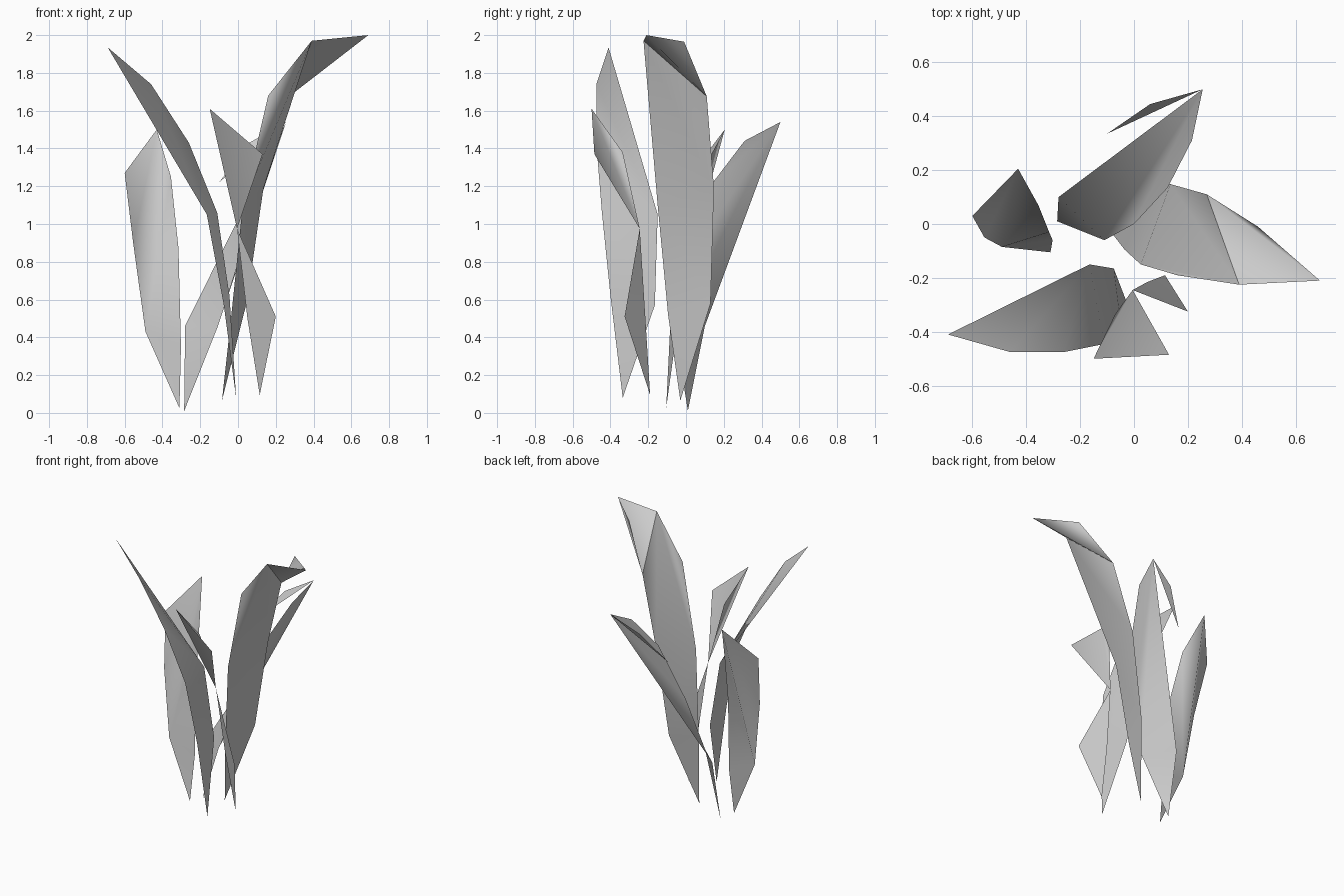
import bpy

if "Cube" in bpy.data.objects:
    bpy.data.objects.remove(bpy.data.objects["Cube"])


def blade(name, base, left, right, tip, order="", ear=None):
    """Leaf sheet: zip two edge curves from base to tip.
    'order' forces the first L/R steps; after that the lowest point goes first."""
    L, R = [base] + left + [tip], [base] + right + [tip]
    verts = [base] + left + right + [tip]
    top = len(verts) - 1
    li = [0] + list(range(1, len(left) + 1)) + [top]
    ri = [0] + list(range(len(left) + 1, top)) + [top]
    faces, i, j, step = [], 0, 0, 0
    while i < len(L) - 1 or j < len(R) - 1:
        if step < len(order):
            go_left = order[step] == "L"
        else:
            go_left = j == len(R) - 1 or (i < len(L) - 1 and L[i + 1][2] < R[j + 1][2])
        step += 1
        if go_left:
            tri = (li[i], ri[j], li[i + 1])
            i += 1
        else:
            tri = (li[i], ri[j], ri[j + 1])
            j += 1
        if len(set(tri)) == 3:
            faces.append(tri)
    # optional folded ear on the upper left edge
    if ear:
        verts.append(ear)
        faces.append((li[-2], top, top + 1))
    mesh = bpy.data.meshes.new(name)
    mesh.from_pydata(verts, [], faces)
    mesh.update()
    mesh.shade_smooth()
    obj = bpy.data.objects.new(name, mesh)
    bpy.context.collection.objects.link(obj)
    return obj


# tall leaf arching to the right, with its bent-over tip folded along a crease
crease_l, crease_r = (0.39, -0.225, 1.97), (0.27, 0.11, 1.675)
blade("right_leaf", (-0.085, -0.03, 0.065),
      [(-0.035, -0.095, 0.52), (0.025, -0.15, 1.10)],
      [(0.045, 0.13, 0.58), (0.135, 0.148, 1.19), crease_r],
      crease_l, order="LRLRLRR", ear=(0.16, -0.19, 1.68))
blade("right_leaf_tip", crease_r, [crease_l], [(0.46, -0.01, 1.965)],
      (0.69, -0.21, 2.0), order="LLRR")

# long leaf leaning left at the front
blade("left_leaf", (-0.01, -0.335, 0.08),
      [(-0.045, -0.40, 0.62), (-0.11, -0.445, 1.06), (-0.26, -0.475, 1.43), (-0.46, -0.475, 1.74)],
      [(-0.075, -0.165, 0.57), (-0.165, -0.15, 1.05)],
      (-0.69, -0.41, 1.935), order="RLLR")

# leaf sweeping to the back right, facets fanning from the tip
blade("back_leaf", (-0.285, 0.01, 0.01),
      [(-0.28, 0.10, 0.46)],
      [(-0.11, -0.06, 0.45), (0.0, 0.0, 0.80), (0.125, 0.135, 1.21), (0.215, 0.31, 1.44)],
      (0.255, 0.50, 1.54), order="RLL")

# torn flap hanging from the back leaf's tip
blade("back_leaf_flap", (-0.10, 0.335, 1.22), [(0.06, 0.445, 1.43)], [], (0.255, 0.50, 1.54))

# broad upright leaf on the left, folded from its lower left corner to the tip
blade("upright_leaf", (-0.31, -0.105, 0.025),
      [(-0.49, -0.085, 0.43), (-0.555, -0.05, 0.90), (-0.60, 0.03, 1.27)],
      [(-0.302, -0.06, 0.35), (-0.315, -0.03, 0.87), (-0.355, 0.07, 1.25)],
      (-0.43, 0.205, 1.50), order="LRRRR")

# small twisted front leaf: lower and upper halves meet at a pinch
pinch = (-0.005, -0.245, 0.975)
blade("front_leaf_lower", (0.115, -0.19, 0.095),
      [(0.05, -0.215, 0.50)], [(0.20, -0.325, 0.51)], pinch)
blade("front_leaf_upper", pinch,
      [(-0.07, -0.335, 1.38)], [(0.13, -0.485, 1.37)], (-0.15, -0.50, 1.61), order="RRLL")
